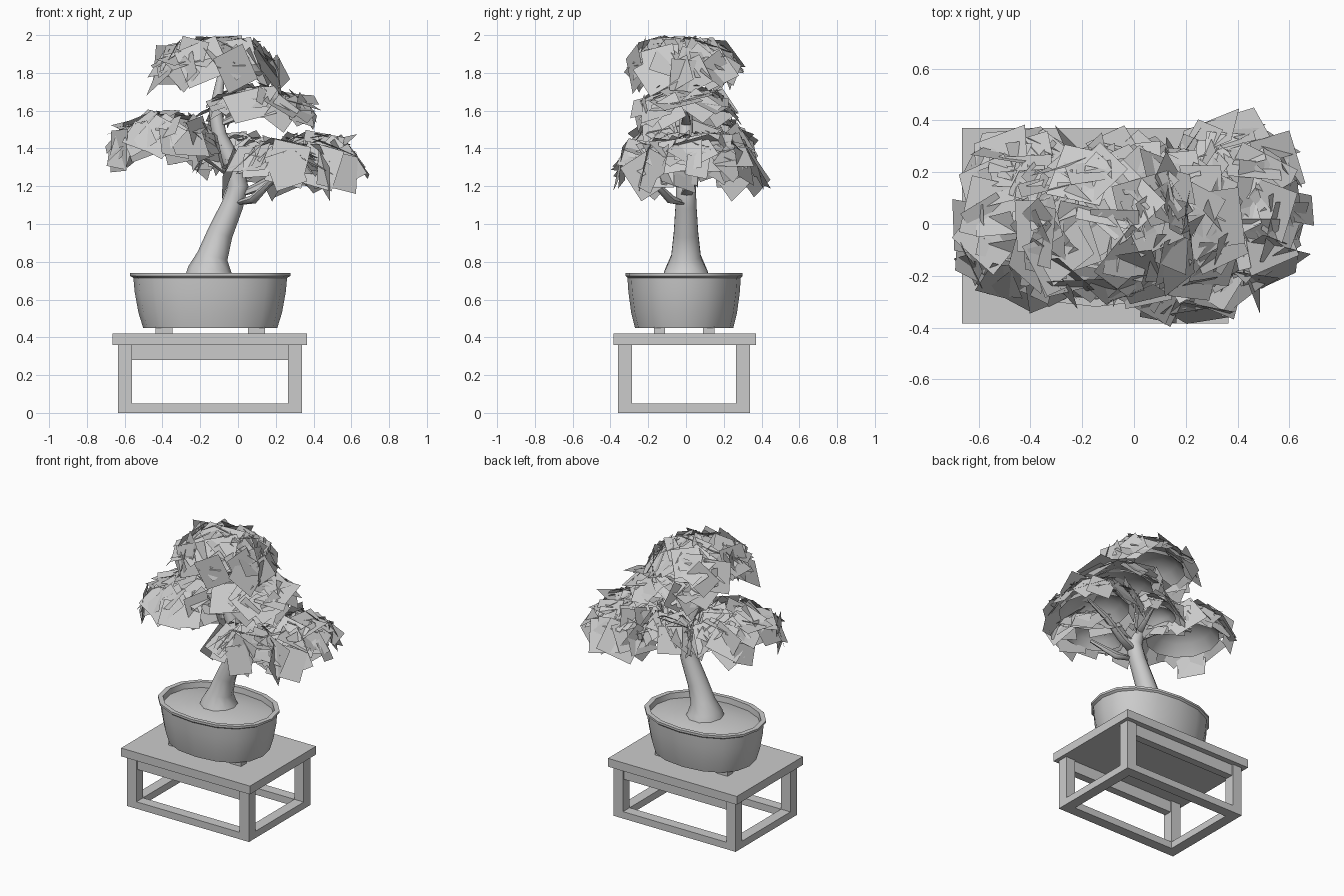
import bpy, bmesh, math, random
from mathutils import Vector, Matrix

if "Cube" in bpy.data.objects:
    bpy.data.objects.remove(bpy.data.objects["Cube"])

random.seed(11)


def finish(name, bm, smooth=None, recalc=True):
    if recalc:
        bmesh.ops.recalc_face_normals(bm, faces=bm.faces)
    me = bpy.data.meshes.new(name)
    bm.to_mesh(me)
    bm.free()
    ob = bpy.data.objects.new(name, me)
    bpy.context.collection.objects.link(ob)
    if smooth:
        bpy.ops.object.select_all(action='DESELECT')
        ob.select_set(True)
        bpy.context.view_layer.objects.active = ob
        bpy.ops.object.shade_smooth_by_angle(angle=math.radians(smooth))
    return ob


def box(name, x0, x1, y0, y1, z0, z1):
    bm = bmesh.new()
    bmesh.ops.create_cube(bm, size=1)
    for v in bm.verts:
        v.co = ((x0 + x1) / 2 + v.co.x * (x1 - x0),
                (y0 + y1) / 2 + v.co.y * (y1 - y0),
                (z0 + z1) / 2 + v.co.z * (z1 - z0))
    return finish(name, bm)


def skin(name, rings, smooth):
    # Bridge a list of equal-sized point rings and cap both ends
    bm = bmesh.new()
    loops = [[bm.verts.new(p) for p in r] for r in rings]
    n = len(loops[0])
    for a, b in zip(loops, loops[1:]):
        for i in range(n):
            j = (i + 1) % n
            bm.faces.new((a[i], a[j], b[j], b[i]))
    bm.faces.new(loops[0])
    bm.faces.new(loops[-1])
    return finish(name, bm, smooth)


def tube(name, pts, sides=8):
    rings = []
    for i, p in enumerate(pts):
        c = Vector(p[:3])
        d = Vector(pts[min(i + 1, len(pts) - 1)][:3]) - Vector(pts[max(i - 1, 0)][:3])
        if i == 0:
            d = Vector((0, 0, 1))
        side = d.cross(Vector((0, 1, 0.01))).normalized()
        up = side.cross(d).normalized()
        rings.append([c + p[3] * (side * math.cos(t) + up * math.sin(t))
                      for t in (2 * math.pi * k / sides for k in range(sides))])
    return skin(name, rings, 45)


# Stand: top, legs, front/back aprons, floor rails
X0, X1, Y0, Y1 = -0.635, 0.34, -0.36, 0.34
W = 0.075
box("stand_top", -0.665, 0.365, -0.385, 0.37, 0.36, 0.42)
for i, x in enumerate((X0, X1 - W)):
    for j, y in enumerate((Y0, Y1 - W)):
        box(f"stand_leg_{i}{j}", x, x + W, y, y + W, 0, 0.36)
    box(f"side_rail_{i}", x, x + W, Y0 + W, Y1 - W, 0, 0.05)
for j, y in enumerate((Y0, Y1 - W)):
    box(f"long_rail_{j}", X0 + W, X1 - W, y, y + W, 0, 0.05)
    box(f"apron_{j}", X0 + W, X1 - W, y + 0.01, y + W - 0.01, 0.28, 0.36)

# Pot feet
PX, PY = -0.147, -0.01
for i, x in enumerate((PX - 0.29, PX + 0.2)):
    for j, y in enumerate((PY - 0.16, PY + 0.1)):
        box(f"pot_foot_{i}{j}", x, x + 0.09, y, y + 0.06, 0.42, 0.46)


# Oval pot with lip
def oval(rx, ry, z, n=16):
    ring = []
    for k in range(n):
        t = 2 * math.pi * k / n
        c, s = math.cos(t), math.sin(t)
        ring.append((PX + rx * math.copysign(abs(c) ** 0.9, c),
                     PY + ry * math.copysign(abs(s) ** 0.9, s), z))
    return ring


skin("pot", [oval(*r) for r in (
    (0.355, 0.26, 0.45), (0.38, 0.28, 0.53), (0.4, 0.295, 0.64), (0.407, 0.3, 0.715),
    (0.424, 0.31, 0.725), (0.424, 0.31, 0.74), (0.39, 0.28, 0.74), (0.385, 0.275, 0.69))], 40)
skin("soil", [oval(*r) for r in (
    (0.388, 0.278, 0.69), (0.386, 0.276, 0.7), (0.28, 0.2, 0.72), (0.12, 0.1, 0.735))], 60)

# Trunk and branches
tube("trunk", [(-0.15, 0, 0.71, 0.135), (-0.15, 0, 0.76, 0.115), (-0.135, 0, 0.83, 0.082),
               (-0.095, 0, 0.95, 0.068), (-0.03, 0, 1.1, 0.058), (0.0, 0, 1.2, 0.055),
               (-0.03, 0, 1.33, 0.048), (-0.1, 0, 1.47, 0.04), (-0.12, 0, 1.6, 0.035),
               (-0.09, 0, 1.78, 0.02)], 10)
branches = {
    "branch_left": [(-0.01, 0, 1.24, 0.035), (-0.13, 0.02, 1.34, 0.028), (-0.28, 0.03, 1.42, 0.022), (-0.45, 0.04, 1.46, 0.01)],
    "branch_right": [(0, 0, 1.15, 0.035), (0.12, 0.02, 1.2, 0.028), (0.28, 0.05, 1.29, 0.022), (0.45, 0.07, 1.35, 0.01)],
    "branch_front": [(-0.03, 0, 1.1, 0.032), (0.08, -0.08, 1.13, 0.025), (0.2, -0.2, 1.25, 0.012)],
    "branch_back": [(-0.02, 0, 1.28, 0.03), (0.0, 0.1, 1.33, 0.022), (0.02, 0.22, 1.38, 0.01)],
    "branch_upper": [(-0.11, 0, 1.52, 0.03), (0.0, 0, 1.57, 0.022), (0.2, -0.02, 1.63, 0.01)],
}
for name, pts in branches.items():
    tube(name, pts, 6)


# Foliage pads: drooping domes of overlapping square leaf cards
def pad(name, centre, radii, box_min, box_max, count, size):
    c = Vector(centre)
    a, b, h = radii
    bm = bmesh.new()
    made = tries = 0
    while made < count and tries < count * 40:
        tries += 1
        r, t = math.sqrt(random.random()) * 0.97, random.uniform(0, 2 * math.pi)
        x, y = r * math.cos(t), r * math.sin(t)
        z = math.sqrt(1 - r * r)
        n = Vector((x / a, y / b, z / h * 0.75)).normalized()
        n = (n + Vector([random.gauss(0, 0.22) for _ in range(3)])).normalized()
        s = random.uniform(*size) / 2
        u = n.orthogonal().normalized()
        u = Matrix.Rotation(random.uniform(0, math.pi), 3, n) @ u
        w = n.cross(u)
        p = c + Vector((a * x, b * y, h * z))
        q = [p + s * (i * u + 0.9 * j * w) for i, j in ((-1, -1), (1, -1), (1, 1), (-1, 1))]
        if all(box_min[k] <= v[k] <= box_max[k] for v in q for k in range(3)):
            bm.faces.new([bm.verts.new(v) for v in q])
            made += 1
    finish(name, bm, recalc=False)
    # Inner domed sheet that closes the underside
    bm = bmesh.new()
    bmesh.ops.create_uvsphere(bm, u_segments=12, v_segments=8, radius=1)
    bmesh.ops.delete(bm, geom=[v for v in bm.verts if v.co.z < 0.3], context='VERTS')
    for v in bm.verts:
        v.co = c + Vector((v.co.x * a * 0.85, v.co.y * b * 0.85, v.co.z * h * 0.85))
    finish(name + "_core", bm, 60, recalc=False)


S = (0.13, 0.25)
pad("leaves_top", (-0.11, 0, 1.73), (0.33, 0.31, 0.23), (-0.5, -0.37, 1.64), (0.3, 0.36, 2.0), 75, S)
pad("leaves_upper_right", (0.12, 0, 1.54), (0.28, 0.27, 0.16), (-0.26, -0.33, 1.48), (0.455, 0.32, 1.76), 50, S)
pad("leaves_left", (-0.4, 0.02, 1.31), (0.3, 0.33, 0.25), (-0.725, -0.37, 1.19), (-0.02, 0.42, 1.61), 75, S)
pad("leaves_right", (0.4, 0.07, 1.2), (0.28, 0.32, 0.24), (0.05, -0.3, 1.06), (0.715, 0.46, 1.5), 75, S)
pad("leaves_front", (0.2, -0.17, 1.2), (0.27, 0.21, 0.2), (-0.13, -0.45, 1.07), (0.6, 0.15, 1.48), 42, S)
pad("leaves_back", (-0.01, 0.2, 1.29), (0.19, 0.16, 0.14), (-0.25, 0.0, 1.15), (0.25, 0.39, 1.5), 24, S)
